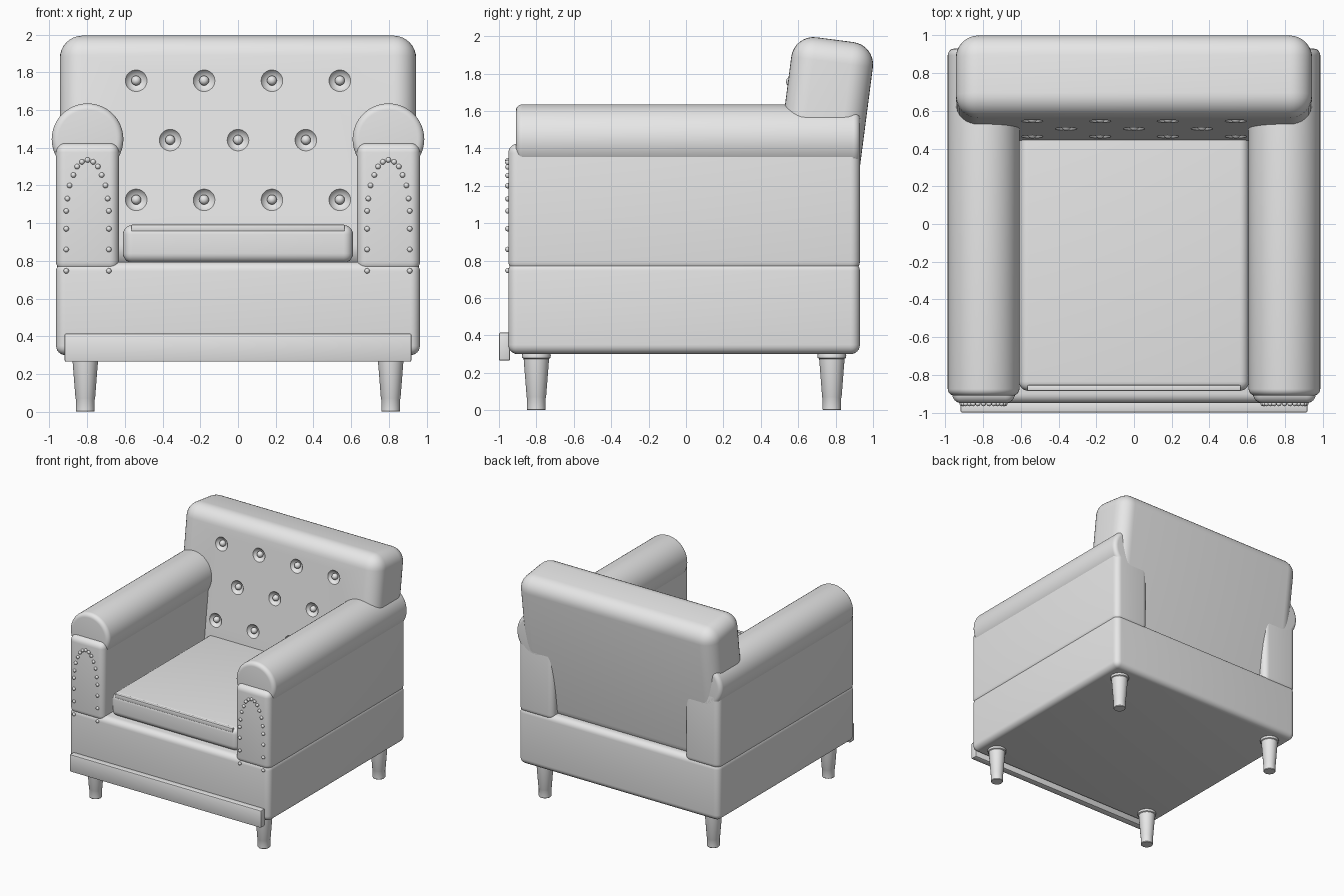
import bpy, bmesh, math
from mathutils import Matrix, Vector

if "Cube" in bpy.data.objects:
    bpy.data.objects.remove(bpy.data.objects["Cube"])

grey = bpy.data.materials.new("grey upholstery")
grey.diffuse_color = (0.8, 0.8, 0.8, 1)
grey.use_nodes = True
grey.node_tree.nodes["Principled BSDF"].inputs["Base Color"].default_value = grey.diffuse_color


def finish(name, bm, matrix=None, angle=35):
    """Turn a bmesh into a smooth-by-angle object."""
    if matrix is not None:
        bm.transform(matrix)
    bmesh.ops.recalc_face_normals(bm, faces=bm.faces)
    me = bpy.data.meshes.new(name)
    bm.to_mesh(me)
    bm.free()
    me.materials.append(grey)
    ob = bpy.data.objects.new(name, me)
    bpy.context.collection.objects.link(ob)
    me.polygons.foreach_set("use_smooth", [True] * len(me.polygons))
    me.set_sharp_from_angle(angle=math.radians(angle))
    return ob


def rounded_box(lo, hi, r, seg=6):
    bm = bmesh.new()
    lo, hi = Vector(lo), Vector(hi)
    size = hi - lo
    bmesh.ops.create_cube(bm, size=1, matrix=Matrix.Translation((lo + hi) / 2) @ Matrix.Diagonal((*size, 1)))
    bmesh.ops.bevel(bm, geom=bm.edges[:], offset=r, offset_type='OFFSET',
                    segments=seg, profile=0.5, affect='EDGES')
    return bm


def lathe(profile, steps):
    """Spin (radius, height) points around z; ends are capped."""
    bm = bmesh.new()
    rings = [[bm.verts.new((r * math.cos(2 * math.pi * i / steps), r * math.sin(2 * math.pi * i / steps), z))
              for i in range(steps)] for r, z in profile]
    for a, b in zip(rings, rings[1:]):
        for i in range(steps):
            j = (i + 1) % steps
            bm.faces.new((a[i], a[j], b[j], b[i]))
    bm.faces.new(rings[0][::-1])
    bm.faces.new(rings[-1])
    return bm


def balls(points, r, u=16, v=10):
    bm = bmesh.new()
    for p in points:
        bmesh.ops.create_uvsphere(bm, u_segments=u, v_segments=v, radius=r, matrix=Matrix.Translation(p))
    return bm


# base, front rail and seat cushion
finish("base", rounded_box((-0.965, -0.95, 0.30), (0.965, 0.93, 0.795), 0.05))
finish("front_rail", rounded_box((-0.92, -1.0, 0.265), (0.92, -0.94, 0.415), 0.008, 2))
finish("seat_cushion", rounded_box((-0.61, -0.885, 0.79), (0.61, 0.50, 0.99), 0.05))
finish("cushion_piping", rounded_box((-0.565, -0.885, 0.957), (0.565, -0.855, 0.992), 0.005, 2))

# arms: panel, roll and nail heads
ARM_X, ROLL_R, EDGE = 0.798, 0.19, 0.035
arc = [(EDGE * math.sin(a), EDGE * (1 - math.cos(a))) for a in (math.pi / 2 * i / 6 for i in range(7))]
roll = [(ROLL_R - EDGE + s, -0.91 + c) for s, c in arc]
roll += [(ROLL_R - EDGE + s, 0.93 - c) for s, c in reversed(arc)]
arch = [(0, 1.335), (0.03, 1.325), (0.055, 1.30), (0.075, 1.255), (0.095, 1.20),
        (0.107, 1.13), (0.113, 1.065), (0.113, 0.97), (0.113, 0.86), (0.113, 0.747)]
for side, s in (("left", -1), ("right", 1)):
    x = s * ARM_X
    finish(side + "_arm_panel", rounded_box((x - 0.167, -0.95, 0.745), (x + 0.167, 0.93, 1.425), 0.05))
    finish(side + "_arm_roll", lathe(roll, 64),
           Matrix.Translation((x, 0, 1.445)) @ Matrix.Rotation(-math.pi / 2, 4, 'X'))
    nails = [(x + d * k, -0.953, z) for d, z in arch for k in ((1, -1) if d else (1,))]
    finish(side + "_arm_nails", balls(nails, 0.014, 12, 8))

# tapered legs with a collar and a foot
leg = [(0.047, 0), (0.05, 0.004), (0.05, 0.065), (0.052, 0.07), (0.068, 0.275),
       (0.076, 0.28), (0.077, 0.295), (0.072, 0.31)]
for side, x in (("left", -0.81), ("right", 0.81)):
    for end, y in (("front", -0.80), ("back", 0.78)):
        finish(f"{end}_{side}_leg", lathe(leg, 32), Matrix.Translation((x, y, 0)))

# tilted backrest
tilt = Matrix.Translation((0, 0.716, 1.361)) @ Matrix.Rotation(-math.radians(7.4), 4, 'X')
back = finish("backrest", rounded_box((-0.945, -0.22, -0.625), (0.945, 0.22, 0.625), 0.12, 8), tilt)

# tufts: bowls cut into the backrest, each with a button
tufts = []
for z, xs in ((1.755, (-0.54, -0.18, 0.18, 0.54)), (1.44, (-0.36, 0, 0.36)), (1.123, (-0.54, -0.18, 0.18, 0.54))):
    tufts += [(x, (z - 1.389) / 0.992) for x in xs]
cutter = finish("tuft_cutter", balls([(x, -0.25, t) for x, t in tufts], 0.065, 32, 20), tilt)
cutter.hide_render = True
cut = back.modifiers.new("tufts", 'BOOLEAN')
cut.operation, cut.solver, cut.object = 'DIFFERENCE', 'EXACT', cutter
bpy.context.view_layer.update()
carved = bpy.data.meshes.new_from_object(back.evaluated_get(bpy.context.evaluated_depsgraph_get()))
back.modifiers.clear()
back.data = carved
carved.set_sharp_from_angle(angle=math.radians(35))
bpy.data.objects.remove(cutter)
finish("backrest_buttons", balls([(x, -0.205, t + 0.003) for x, t in tufts], 0.026), tilt)
